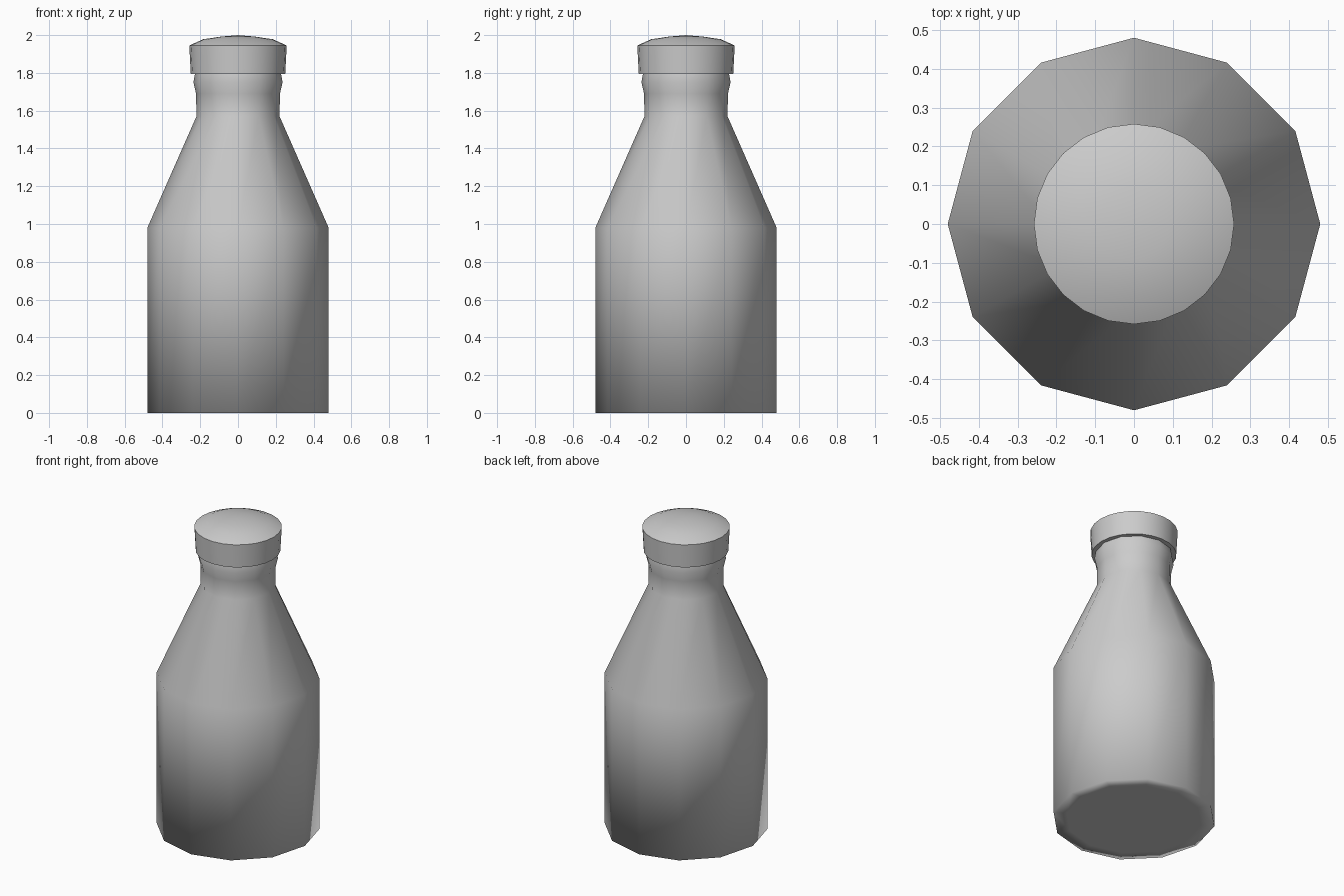
import bpy, bmesh, math

if "Cube" in bpy.data.objects:
    bpy.data.objects.remove(bpy.data.objects["Cube"])


def lathe(name, profile, sides, angle=None):
    """Revolve (radius, z) points around z; a radius of 0 makes a pole."""
    bm = bmesh.new()
    rings = []
    for r, z in profile:
        if r == 0:
            rings.append([bm.verts.new((0, 0, z))] * sides)
        else:
            rings.append([bm.verts.new((r * math.cos(2 * math.pi * i / sides),
                                        r * math.sin(2 * math.pi * i / sides), z))
                          for i in range(sides)])
    for a, b in zip(rings, rings[1:]):
        for i in range(sides):
            j = (i + 1) % sides
            quad = list(dict.fromkeys((a[i], a[j], b[j], b[i])))
            bm.faces.new(quad)
    mesh = bpy.data.meshes.new(name)
    bm.to_mesh(mesh)
    bm.free()
    obj = bpy.data.objects.new(name, mesh)
    bpy.context.collection.objects.link(obj)
    bpy.ops.object.select_all(action='DESELECT')
    obj.select_set(True)
    bpy.context.view_layer.objects.active = obj
    if angle is None:
        bpy.ops.object.shade_smooth()
    else:
        bpy.ops.object.shade_smooth_by_angle(angle=math.radians(angle))
    return obj


# Twelve-sided bottle: base, straight body, sloped shoulder, neck with a bead
lathe("bottle", [(0, 0), (0.40, 0), (0.48, 0), (0.48, 0.98), (0.22, 1.57),
                 (0.222, 1.69), (0.236, 1.75), (0.227, 1.80)], 12)

# Rounder cap: underside ring, flared wall, shallow dome
lathe("cap", [(0.215, 1.795), (0.25, 1.795), (0.258, 1.945),
              (0.185, 1.978), (0.09, 1.992), (0, 2.0)], 24, 45)
